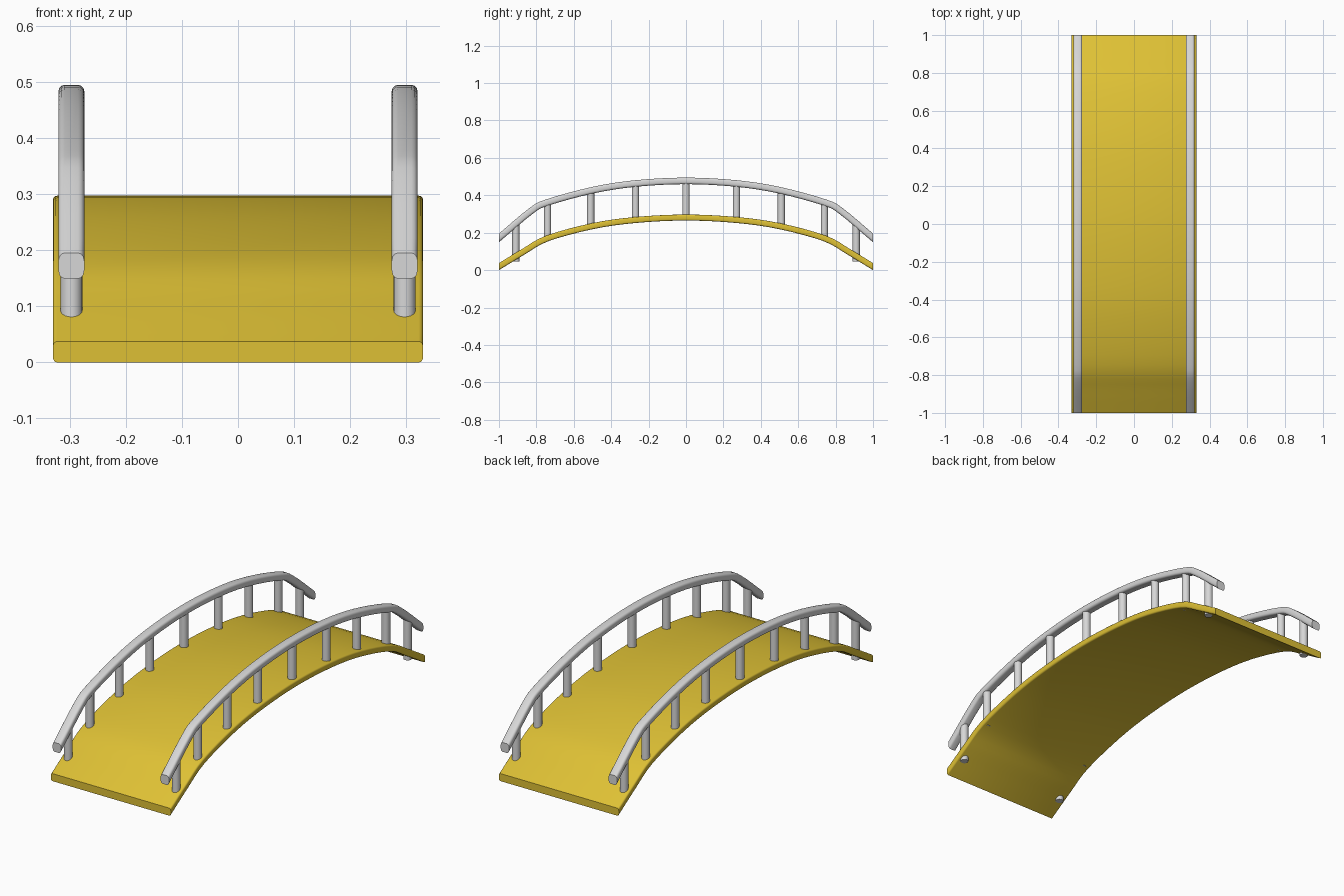
import bpy, bmesh, math
from mathutils import Vector

cube = bpy.data.objects.get("Cube")
if cube:
    bpy.data.objects.remove(cube, do_unlink=True)


def material(name, rgb):
    m = bpy.data.materials.new(name)
    m.use_nodes = True
    m.diffuse_color = (*rgb, 1)
    m.node_tree.nodes["Principled BSDF"].inputs["Base Color"].default_value = (*rgb, 1)
    return m


yellow = material("yellow", (0.73, 0.53, 0.035))
grey = material("light grey", (0.68, 0.68, 0.68))

# Half arches, from crown to end, as (y, z) centre lines
DECK = [(0, 0.281), (0.27, 0.268), (0.5, 0.235), (0.74, 0.17), (0.87, 0.098), (1, 0.0185)]
RAIL = [(0, 0.477), (0.27, 0.463), (0.5, 0.427), (0.74, 0.362), (0.83, 0.315), (1, 0.172)]


def smooth_arch(half, steps=4):
    """Mirror a half arch and run a smooth spline through it."""
    pts = [Vector((-y, z)) for y, z in reversed(half)] + [Vector(p) for p in half[1:]]
    ext = [2 * pts[0] - pts[1]] + pts + [2 * pts[-1] - pts[-2]]
    out = []
    for a, b, c, d in zip(ext, ext[1:], ext[2:], ext[3:]):
        for i in range(steps):
            t = i / steps
            out.append(0.5 * (2 * b + (c - a) * t + (2 * a - 5 * b + 4 * c - d) * t ** 2
                              + (3 * b - a - 3 * c + d) * t ** 3))
    return out + [pts[-1]]


def rounded_section(width, height, radius, steps=3):
    """Outline of a rounded rectangle."""
    out = []
    for q, (sx, sz) in enumerate([(1, 1), (-1, 1), (-1, -1), (1, -1)]):
        for i in range(steps + 1):
            a = (q + i / steps) * math.pi / 2
            out.append((sx * (width / 2 - radius) + radius * math.cos(a),
                        sz * (height / 2 - radius) + radius * math.sin(a)))
    return out


def finish(name, bm, mat):
    bmesh.ops.recalc_face_normals(bm, faces=bm.faces)
    mesh = bpy.data.meshes.new(name)
    bm.to_mesh(mesh)
    bm.free()
    mesh.materials.append(mat)
    ob = bpy.data.objects.new(name, mesh)
    bpy.context.collection.objects.link(ob)
    bpy.ops.object.select_all(action="DESELECT")
    ob.select_set(True)
    bpy.context.view_layer.objects.active = ob
    bpy.ops.object.shade_smooth_by_angle(angle=math.radians(40))
    return ob


def sweep(name, path, section, x, mat):
    """Carry a section along an arch, with both ends cut upright."""
    bm = bmesh.new()
    rings = []
    last = len(path) - 1
    for i, p in enumerate(path):
        t = (path[min(i + 1, last)] - path[max(i - 1, 0)]).normalized()
        n = Vector((0, 1 / t.x)) if i in (0, last) else Vector((-t.y, t.x))
        rings.append([bm.verts.new((x + u, p.x + n.x * v, p.y + n.y * v)) for u, v in section])
    count = len(section)
    for a, b in zip(rings, rings[1:]):
        for j in range(count):
            k = (j + 1) % count
            bm.faces.new((a[j], a[k], b[k], b[j]))
    bm.faces.new(rings[0])
    bm.faces.new(rings[-1])
    return finish(name, bm, mat)


def height_at(path, y):
    for a, b in zip(path, path[1:]):
        if a.x <= y <= b.x:
            return a.y + (b.y - a.y) * (y - a.x) / (b.x - a.x)


def post(name, x, y, bottom, top):
    bm = bmesh.new()
    bmesh.ops.create_cone(bm, cap_ends=True, segments=20, radius1=0.0195, radius2=0.0195,
                          depth=top - bottom)
    bmesh.ops.translate(bm, verts=bm.verts, vec=(x, y, (top + bottom) / 2))
    finish(name, bm, grey)


# Arched deck
deck_path, rail_path = smooth_arch(DECK), smooth_arch(RAIL)
sweep("deck", deck_path, rounded_section(0.66, 0.032, 0.008), 0, yellow)

# Handrails and their posts on both sides
for side, sx in (("left", 1), ("right", -1)):
    x = sx * 0.297
    sweep(side + "_handrail", rail_path, rounded_section(0.046, 0.035, 0.011), x, grey)
    for i, y in enumerate((-0.91, -0.74, -0.51, -0.27, 0, 0.27, 0.51, 0.74, 0.91)):
        # The outermost posts reach through the deck
        bottom = 0.045 if abs(y) > 0.9 else height_at(deck_path, y) - 0.012
        post(f"{side}_post_{i + 1}", x, y, bottom, height_at(rail_path, y))
